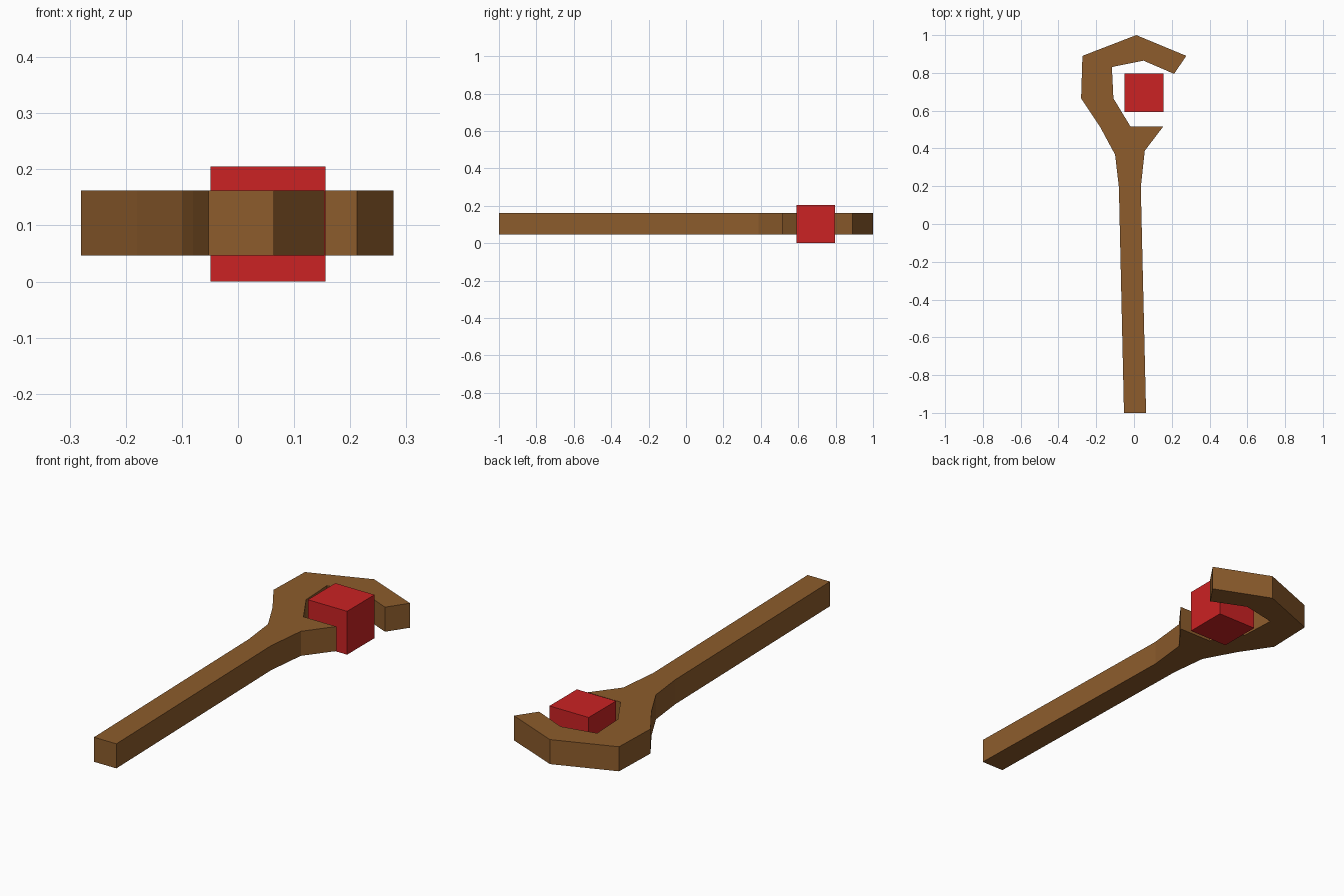
import bpy
import bmesh

if "Cube" in bpy.data.objects:
    bpy.data.objects.remove(bpy.data.objects["Cube"])


def material(name, rgb):
    m = bpy.data.materials.new(name)
    m.diffuse_color = (*rgb, 1)
    m.use_nodes = True
    m.node_tree.nodes["Principled BSDF"].inputs["Base Color"].default_value = m.diffuse_color
    return m


def extruded(name, outline, z0, z1, mat):
    """Flat outline raised into a solid."""
    bm = bmesh.new()
    face = bm.faces.new([bm.verts.new((x, y, z0)) for x, y in outline])
    grown = bmesh.ops.extrude_face_region(bm, geom=[face], use_keep_orig=True)
    top = [v for v in grown["geom"] if isinstance(v, bmesh.types.BMVert)]
    bmesh.ops.translate(bm, verts=top, vec=(0, 0, z1 - z0))
    bmesh.ops.recalc_face_normals(bm, faces=bm.faces)
    mesh = bpy.data.meshes.new(name)
    bm.to_mesh(mesh)
    bm.free()
    mesh.materials.append(mat)
    obj = bpy.data.objects.new(name, mesh)
    bpy.context.collection.objects.link(obj)
    return obj


wood = material("brown wood", (0.266, 0.107, 0.025))
red = material("red", (0.597, 0.016, 0.017))

# Hooked staff: handle, flared neck and open claw in one profile
handle_right = [(-0.053, -1.0), (0.064, -1.0), (0.036, 0.195), (0.057, 0.388)]
claw_inner = [(0.154, 0.515), (-0.018, 0.515), (-0.109, 0.665),
              (-0.117, 0.831), (0.05, 0.865), (0.212, 0.795)]
claw_outer = [(0.277, 0.89), (0.012, 1.0), (-0.273, 0.89), (-0.28, 0.665),
              (-0.18, 0.515)]
handle_left = [(-0.1, 0.367), (-0.08, 0.195)]
extruded("staff", handle_right + claw_inner + claw_outer + handle_left,
         0.046, 0.162, wood)

# Floating gem held inside the claw
x0, x1, y0, y1 = -0.049, 0.156, 0.592, 0.797
extruded("gem", [(x0, y0), (x1, y0), (x1, y1), (x0, y1)], 0.0, 0.205, red)
